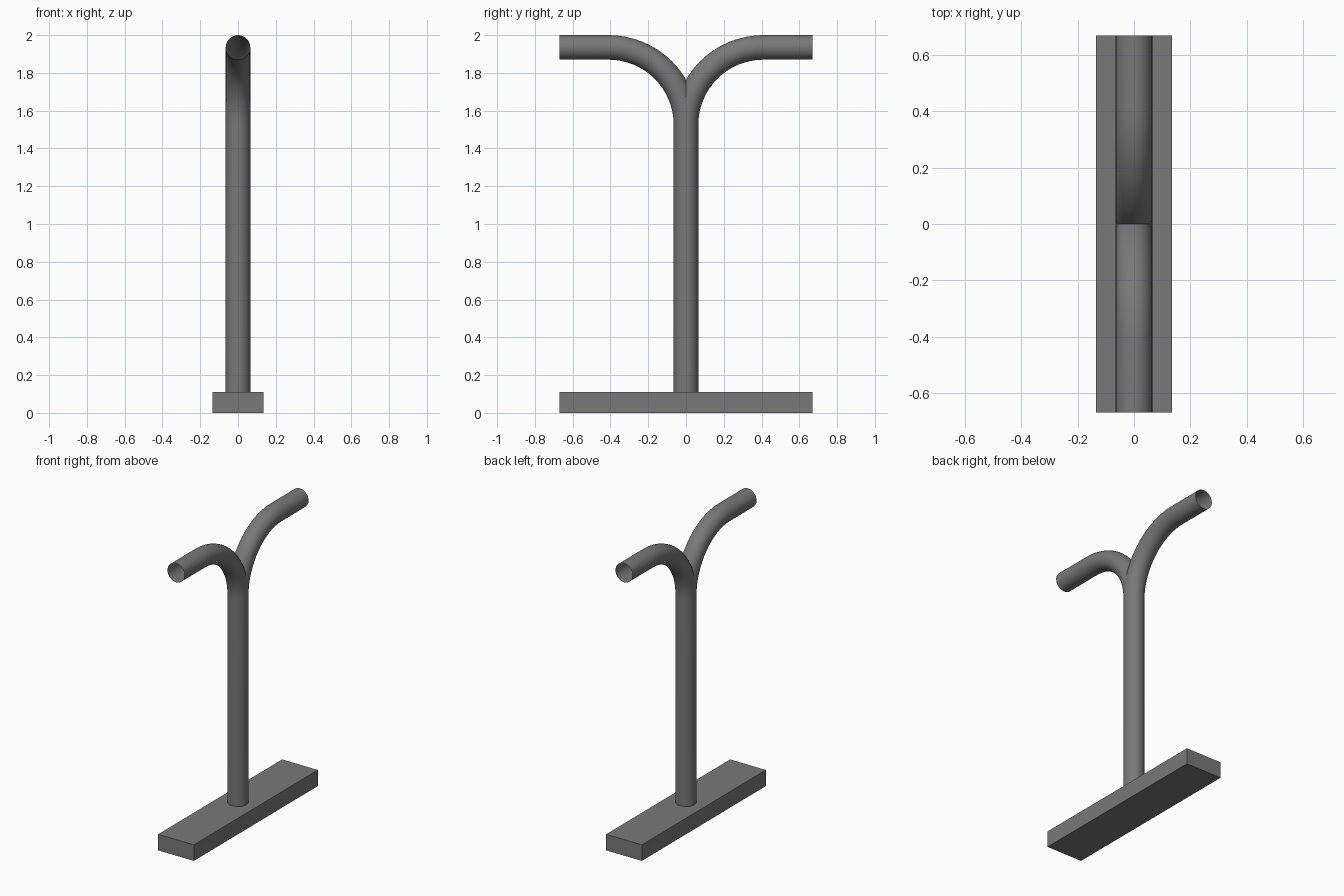
import bpy, bmesh
from math import radians
from mathutils import Matrix, Vector

cube = bpy.data.objects.get("Cube")
if cube:
    bpy.data.objects.remove(cube, do_unlink=True)

PIPE_R, BEND_R, HALF_LEN = 0.065, 0.41, 0.67
BEND_Z = 2.0 - PIPE_R - BEND_R
BASE_W, BASE_H = 0.27, 0.11

metal = bpy.data.materials.new("grey_metal")
metal.use_nodes = True
colour = (0.19, 0.19, 0.19, 1)
metal.diffuse_color = colour
metal.node_tree.nodes["Principled BSDF"].inputs["Base Color"].default_value = colour


def make_object(name, bm):
    mesh = bpy.data.meshes.new(name)
    bm.to_mesh(mesh)
    bm.free()
    mesh.materials.append(metal)
    obj = bpy.data.objects.new(name, mesh)
    bpy.context.collection.objects.link(obj)
    return obj


def extrude(bm, edges, offset):
    """Extrude an edge ring and return the new ring."""
    new = bmesh.ops.extrude_edge_only(bm, edges=edges)["geom"]
    verts = [g for g in new if isinstance(g, bmesh.types.BMVert)]
    bmesh.ops.translate(bm, verts=verts, vec=offset)
    ring = set(verts)
    return [e for e in bm.edges if all(v in ring for v in e.verts)]


# Rectangular foot
bm = bmesh.new()
bmesh.ops.create_cube(bm, size=1, matrix=Matrix.Translation((0, 0, BASE_H / 2))
                      @ Matrix.Diagonal((BASE_W, 2 * HALF_LEN, BASE_H, 1)))
make_object("base", bm)

# Open pipe: straight post, quarter bend, straight arm
bm = bmesh.new()
bmesh.ops.create_circle(bm, segments=32, radius=PIPE_R,
                        matrix=Matrix.Translation((0, 0, BASE_H)))
ring = extrude(bm, bm.edges[:], Vector((0, 0, BEND_Z - BASE_H)))
spun = bmesh.ops.spin(bm, geom=ring, cent=(0, BEND_R, BEND_Z), axis=(1, 0, 0),
                      angle=radians(-90), steps=16)["geom_last"]
ring = [g for g in spun if isinstance(g, bmesh.types.BMEdge)]
extrude(bm, ring, Vector((0, HALF_LEN - BEND_R, 0)))

# Keep the rear half, then mirror it into a two-armed post
bmesh.ops.bisect_plane(bm, geom=bm.verts[:] + bm.edges[:] + bm.faces[:], dist=1e-5,
                       plane_co=(0, 0, 0), plane_no=(0, 1, 0), clear_inner=True)
bmesh.ops.recalc_face_normals(bm, faces=bm.faces[:])
pipe = make_object("forked_pipe", bm)
mirror = pipe.modifiers.new("mirror", "MIRROR")
mirror.use_axis = (False, True, False)

bpy.ops.object.select_all(action="DESELECT")
pipe.select_set(True)
bpy.context.view_layer.objects.active = pipe
bpy.ops.object.modifier_apply(modifier=mirror.name)
bpy.ops.object.shade_smooth_by_angle(angle=radians(30))
